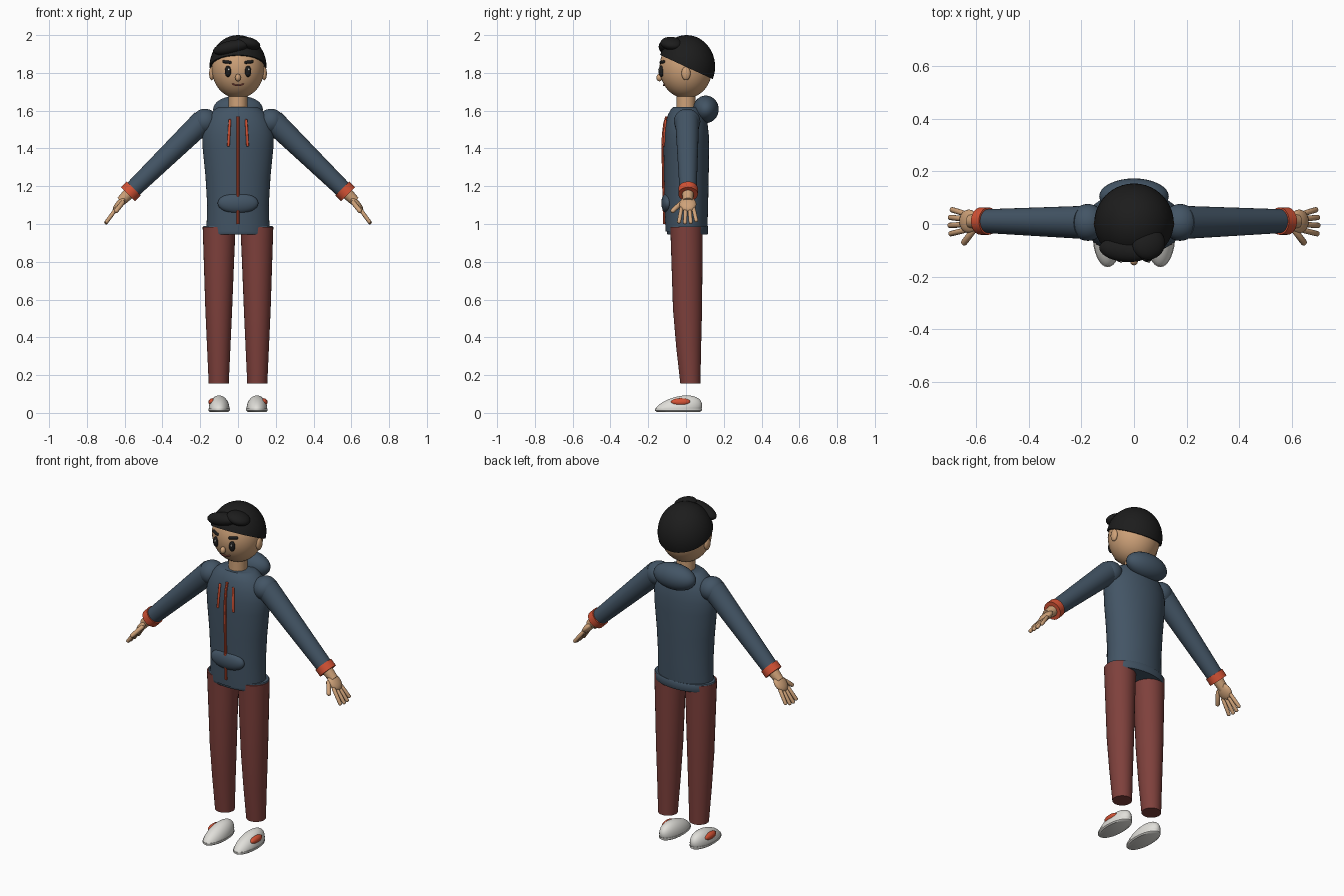
import bpy, bmesh, math
from mathutils import Vector, Matrix

if "Cube" in bpy.data.objects:
    bpy.data.objects.remove(bpy.data.objects["Cube"])


def material(name, rgb):
    m = bpy.data.materials.new(name)
    m.diffuse_color = (*rgb, 1)
    m.use_nodes = True
    m.node_tree.nodes["Principled BSDF"].inputs["Base Color"].default_value = m.diffuse_color
    return m


NAVY = material("navy_fabric", (0.056, 0.09, 0.13))
MAROON = material("maroon_fabric", (0.21, 0.052, 0.045))
ORANGE = material("orange_trim", (0.66, 0.085, 0.035))
SKIN = material("skin", (0.62, 0.36, 0.19))
BLACK = material("black_hair", (0.012, 0.012, 0.012))
WHITE = material("off_white", (0.75, 0.74, 0.70))
LIP = material("lip_red", (0.30, 0.08, 0.06))


def finish(name, bm, mat):
    bmesh.ops.recalc_face_normals(bm, faces=bm.faces)
    me = bpy.data.meshes.new(name)
    bm.to_mesh(me)
    bm.free()
    me.materials.append(mat)
    ob = bpy.data.objects.new(name, me)
    bpy.context.collection.objects.link(ob)
    bpy.ops.object.select_all(action='DESELECT')
    ob.select_set(True)
    bpy.context.view_layer.objects.active = ob
    bpy.ops.object.shade_smooth_by_angle(angle=math.radians(40))
    return ob


def ellipsoid(name, c, r, mat, rot=(0, 0, 0), seg=32):
    bm = bmesh.new()
    bmesh.ops.create_uvsphere(bm, u_segments=seg, v_segments=seg // 2, radius=1)
    R = Matrix.Rotation(rot[2], 4, 'Z') @ Matrix.Rotation(rot[1], 4, 'Y') @ Matrix.Rotation(rot[0], 4, 'X')
    bm.transform(Matrix.Translation(c) @ R @ Matrix.Diagonal((*r, 1)))
    return finish(name, bm, mat)


def blob(name, a, b, r, mat, seg=16):
    """Rounded rod between two points."""
    a, b = Vector(a), Vector(b)
    bm = bmesh.new()
    bmesh.ops.create_uvsphere(bm, u_segments=seg, v_segments=seg, radius=r)
    half = max((b - a).length / 2 - r, 0)
    for v in bm.verts:
        if abs(v.co.z) > 1e-5:
            v.co.z += math.copysign(half, v.co.z)
    Q = (b - a).to_track_quat('Z', 'Y').to_matrix().to_4x4()
    bm.transform(Matrix.Translation((a + b) / 2) @ Q)
    return finish(name, bm, mat)


def loft(name, rings, mat, n=32, M=None):
    """Closed skin through ellipses (z, rx, ry, cx, cy)."""
    bm = bmesh.new()
    loops = []
    for z, rx, ry, cx, cy in rings:
        loops.append([bm.verts.new((cx + rx * math.cos(2 * math.pi * i / n),
                                    cy + ry * math.sin(2 * math.pi * i / n), z)) for i in range(n)])
    for p, q in zip(loops, loops[1:]):
        for i in range(n):
            j = (i + 1) % n
            bm.faces.new((p[i], p[j], q[j], q[i]))
    bm.faces.new(loops[0])
    bm.faces.new(loops[-1])
    if M:
        bm.transform(M)
    return finish(name, bm, mat)


def tube(name, a, b, ra, rb, mat, n=32):
    a, b = Vector(a), Vector(b)
    M = Matrix.Translation(a) @ (b - a).to_track_quat('Z', 'Y').to_matrix().to_4x4()
    return loft(name, [(0, ra, ra, 0, 0), ((b - a).length, rb, rb, 0, 0)], mat, n, M)


# Jacket body, hem band, hood and pouch
torso = [(0.96, .165, .110), (1.0, .166, .112), (1.1, .163, .115), (1.25, .172, .118), (1.4, .187, .121),
         (1.47, .19, .119), (1.53, .178, .112), (1.58, .15, .097), (1.607, .122, .082), (1.62, .10, .068)]
loft("jacket_body", [(z, rx, ry, 0, .002) for z, rx, ry in torso], NAVY, 48)
loft("jacket_hem", [(.945, .182, .106, 0, .008), (.95, .185, .109, 0, .008),
                    (.985, .185, .109, 0, .008), (.99, .182, .106, 0, .008)], NAVY, 48)
ellipsoid("hood", (0, .105, 1.607), (.132, .068, .073), NAVY)
ellipsoid("front_pouch", (0, -.097, 1.11), (.108, .034, .055), NAVY)

# Zip follows the chest
zip_rings = [(z, .008, .008, 0, .002 - ry - .003) for z, rx, ry in torso[1:-3]]
loft("zip", zip_rings + [(1.57, .008, .008, 0, -.102)], ORANGE, 8)

# Head, neck and face
tube("neck", (0, 0, 1.59), (0, 0, 1.70), .05, .05, SKIN)
ellipsoid("head", (0, 0, 1.828), (.14, .14, .163), SKIN, seg=40)
ellipsoid("nose", (0, -.141, 1.775), (.015, .016, .02), SKIN, seg=16)
mouth = [(x * .03, -.14 * math.sqrt(1 - (x * .03 / .14) ** 2 - .31) - .002, 1.733 + .009 * x * x)
         for x in (-1, -.6, -.2, .2, .6, 1)]
cu = bpy.data.curves.new("mouth", 'CURVE')
cu.dimensions = '3D'
cu.bevel_depth = .004
cu.use_fill_caps = True
sp = cu.splines.new('POLY')
sp.points.add(len(mouth) - 1)
for p, co in zip(sp.points, mouth):
    p.co = (*co, 1)
cu.materials.append(LIP)
bpy.context.collection.objects.link(bpy.data.objects.new("mouth", cu))

# Hair cap trimmed by a sloping hairline, with swept fringe
bm = bmesh.new()
bmesh.ops.create_uvsphere(bm, u_segments=40, v_segments=24, radius=1)
bm.transform(Matrix.Translation((0, .003, 1.833)) @ Matrix.Diagonal((.151, .151, .167, 1)))
cut = bmesh.ops.bisect_plane(bm, geom=bm.verts[:] + bm.edges[:] + bm.faces[:], plane_co=(0, 0, 1.832),
                             plane_no=(0, .46, 1), clear_inner=True)
bmesh.ops.holes_fill(bm, edges=[e for e in bm.edges if e.is_boundary])
finish("hair_cap", bm, BLACK)
ellipsoid("fringe_large", (-.035, -.098, 1.935), (.1, .046, .036), BLACK, (0, -.22, -.1))
ellipsoid("fringe_small", (.055, -.075, 1.955), (.065, .06, .033), BLACK, (0, .25, .35))

# Mirrored parts
for side, s in (("left", 1), ("right", -1)):
    def P(x, y, z):
        return (s * x, y, z)

    # Face details
    ellipsoid(side + "_ear", P(.139, 0, 1.797), (.014, .024, .036), SKIN, seg=20)
    ellipsoid(side + "_eye", P(.053, -.131, 1.808), (.017, .014, .03), BLACK, (0, 0, s * .35), 20)
    ellipsoid(side + "_eye_glint", (s * .053 + .004, -.143, 1.818), (.005, .005, .007), WHITE, seg=10)
    blob(side + "_eyebrow", P(.034, -.137, 1.855), P(.082, -.115, 1.86), .008, BLACK)

    # Drawstring
    blob(side + "_drawstring", P(.043, -.108, 1.555), P(.051, -.117, 1.41), .007, ORANGE)

    # Sleeve, shoulder and cuff
    ellipsoid(side + "_shoulder", P(.175, .006, 1.543), (.068, .07, .067), NAVY)
    tube(side + "_sleeve", P(.185, .006, 1.545), P(.565, .011, 1.175), .063, .045, NAVY)
    tube(side + "_cuff", P(.552, .011, 1.188), P(.582, .011, 1.158), .052, .052, ORANGE)

    # Hand
    tube(side + "_wrist", P(.57, .01, 1.17), P(.62, .01, 1.12), .032, .026, SKIN, 20)
    ellipsoid(side + "_palm", P(.627, .01, 1.105), (.05, .045, .02), SKIN, (0, s * .84, 0), 20)
    for k, (f, y, ln) in enumerate((("index", -.027, .95), ("middle", -.002, 1.0),
                                    ("ring", .022, .98), ("little", .045, .87))):
        spread = (y - .01) * .3
        blob(f"{side}_{f}_finger", P(.638, y * .85, 1.09),
             P(.638 + .066 * ln, y + spread, 1.09 - .09 * ln), .0105, SKIN, 12)
    blob(side + "_thumb", P(.605, -.018, 1.12), P(.65, -.077, 1.063), .0125, SKIN, 12)

    # Trouser leg
    loft(side + "_trouser_leg", [(.155, .053, .053, s * .102, .023), (.35, .062, .066, s * .102, .014),
                                 (.55, .071, .077, s * .102, .008), (.8, .08, .082, s * .101, .005),
                                 (.983, .087, .086, s * .1, .003)], MAROON)

    # Shoe upper: egg with a low toe and flat underside
    bm = bmesh.new()
    bmesh.ops.create_uvsphere(bm, u_segments=32, v_segments=20, radius=1)
    for v in bm.verts:
        x, y, z = v.co
        height = .072 * (1 + .12 * y) if z > 0 else .01
        v.co = (s * .1 + .055 * x, -.04 + .122 * y + .03 * max(z, 0), .02 + height * z)
    finish(side + "_shoe_upper", bm, WHITE)
    loft(side + "_shoe_sole", [(.006, .05, .115, s * .1, -.04), (.012, .057, .124, s * .1, -.04),
                               (.022, .057, .124, s * .1, -.04)], WHITE)
    ellipsoid(side + "_shoe_patch", P(.138, -.028, .058), (.018, .052, .02), ORANGE, (0, -s * .35, 0), 20)
